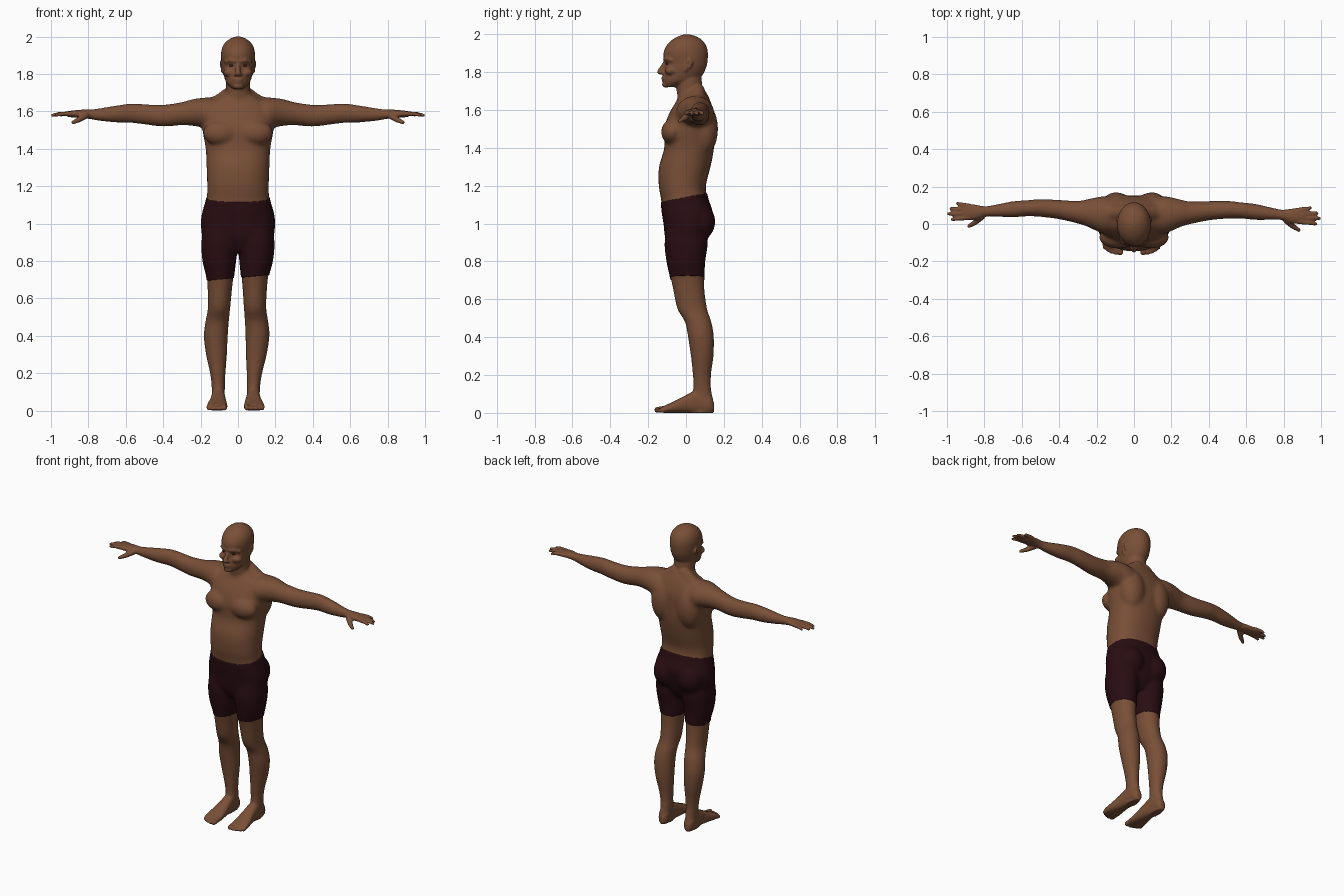
import bpy, bmesh, math
from mathutils import Vector, Matrix


def material(name, rgb):
    m = bpy.data.materials.new(name)
    m.diffuse_color = (*rgb, 1)
    return m


skin = material("brown skin", (0.19, 0.078, 0.038))
cloth = material("dark maroon cloth", (0.022, 0.004, 0.006))
dark = material("dark eye", (0.04, 0.02, 0.013))

bm = bmesh.new()


def spline(a, b, c, d, t):
    return [0.5 * (2 * q + (r - p) * t + (2 * p - 5 * q + 4 * r - s) * t * t
                   + (3 * q - p - 3 * r + s) * t ** 3) for p, q, r, s in zip(a, b, c, d)]


def loft(rows, axis, side=1, power=2.0, n=32, steps=4):
    """Rows are (position, a0, a1, b0, b1): the bounds of rounded sections along an axis."""
    fine = []
    for i in range(len(rows) - 1):
        ctrl = [rows[max(i - 1, 0)], rows[i], rows[i + 1], rows[min(i + 2, len(rows) - 1)]]
        fine += [spline(*ctrl, k / steps) for k in range(steps)]
    fine.append(rows[-1])
    rings = []
    for t, a0, a1, b0, b1 in fine:
        ring = []
        for k in range(n):
            c, s = math.cos(k * math.tau / n), math.sin(k * math.tau / n)
            a = (a0 + a1) / 2 + (a1 - a0) / 2 * math.copysign(abs(c) ** (2 / power), c)
            b = (b0 + b1) / 2 + (b1 - b0) / 2 * math.copysign(abs(s) ** (2 / power), s)
            x, y, z = {'x': (t, a, b), 'y': (a, t, b), 'z': (a, b, t)}[axis]
            ring.append(bm.verts.new((x * side, y, z)))
        rings.append(ring)
    for r, q in zip(rings, rings[1:]):
        for k in range(n):
            bm.faces.new((r[k], r[(k + 1) % n], q[(k + 1) % n], q[k]))
    bm.faces.new(rings[0])
    bm.faces.new(rings[-1])


def ball(c, r, target=None):
    r = (r, r, r) if isinstance(r, float) else r
    bmesh.ops.create_uvsphere(target or bm, u_segments=20, v_segments=12, radius=1,
                              matrix=Matrix.Translation(c) @ Matrix.Diagonal((*r, 1)))


def limb(points, radii):
    """Rounded tube through points."""
    for p, r in zip(points, radii):
        ball(p, float(r))
    for p, q, r0, r1 in zip(points, points[1:], radii, radii[1:]):
        p, q = Vector(p), Vector(q)
        rot = (q - p).to_track_quat('Z', 'Y').to_matrix().to_4x4()
        bmesh.ops.create_cone(bm, cap_ends=True, segments=16, radius1=r0, radius2=r1,
                              depth=(q - p).length, matrix=Matrix.Translation((p + q) / 2) @ rot)


# torso
loft([(.85, -.10, .10, -.07, .07), (.92, -.18, .18, -.105, .11), (1.0, -.195, .195, -.115, .13),
      (1.06, -.188, .188, -.125, .138), (1.13, -.168, .168, -.132, .115),
      (1.2, -.165, .165, -.144, .105), (1.3, -.168, .168, -.143, .13),
      (1.4, -.173, .173, -.115, .148), (1.5, -.19, .19, -.115, .152),
      (1.58, -.19, .19, -.09, .15), (1.64, -.16, .16, -.055, .132),
      (1.68, -.10, .10, -.035, .115), (1.72, -.05, .05, -.02, .09)], 'z', power=2.3)
# neck
loft([(1.58, -.09, .09, -.05, .13), (1.66, -.082, .082, -.045, .108), (1.7, -.067, .067, -.05, .09),
      (1.76, -.064, .064, -.055, .083), (1.82, -.06, .06, -.05, .08)], 'z')
# head
loft([(1.722, -.03, .03, -.112, -.05), (1.75, -.06, .06, -.122, .03), (1.78, -.073, .073, -.122, .083),
      (1.82, -.083, .083, -.115, .105), (1.85, -.087, .087, -.113, .113), (1.9, -.091, .091, -.119, .116),
      (1.94, -.085, .085, -.104, .107), (1.97, -.067, .067, -.075, .085),
      (1.99, -.04, .04, -.04, .052), (2.0, -.012, .012, -.01, .016)], 'z')
# nose, lips, chin
limb([(0, -.113, 1.848), (0, -.138, 1.803)], [.010, .015])
ball((0, -.118, 1.771), (.026, .014, .007))
ball((0, -.116, 1.758), (.023, .014, .008))
ball((0, -.106, 1.735), (.028, .021, .017))

for s in (1, -1):
    # face sides: nostril, brow, cheek, ear
    ball((s * .013, -.125, 1.798), (.010, .014, .010))
    limb([(s * .012, -.110, 1.868), (s * .04, -.103, 1.873), (s * .065, -.078, 1.863)], [.012, .012, .01])
    ball((s * .045, -.078, 1.808), (.034, .035, .024))
    limb([(s * .083, .0, 1.81), (s * .086, .004, 1.85), (s * .09, .018, 1.868),
          (s * .092, .03, 1.855), (s * .088, .02, 1.825)], [.008, .006, .006, .007, .006])
    # chest, shoulder blade, trapezius, buttock
    ball((s * .09, -.072, 1.485), (.098, .06, .068))
    ball((s * .095, .095, 1.5), (.085, .075, .14))
    limb([(s * .03, .06, 1.70), (s * .11, .06, 1.64), (s * .19, .06, 1.615)], [.04, .045, .05])
    ball((s * .088, .062, 1.01), (.088, .09, .10))
    # arm and palm
    loft([(.08, -.04, .14, 1.47, 1.66), (.15, -.055, .15, 1.49, 1.674), (.2, -.038, .143, 1.515, 1.672),
          (.25, -.015, .132, 1.523, 1.664), (.3, .0, .122, 1.526, 1.65), (.4, .022, .126, 1.518, 1.636),
          (.5, .033, .129, 1.53, 1.639), (.57, .035, .122, 1.538, 1.643), (.65, .028, .115, 1.54, 1.632),
          (.75, .03, .094, 1.55, 1.616), (.8, .029, .086, 1.56, 1.611), (.84, .014, .092, 1.566, 1.609),
          (.89, .01, .099, 1.568, 1.604), (.915, .018, .097, 1.573, 1.6)], 'x', s)
    # fingers and thumb
    for y0, y1, tip in ((.022, .012, .972), (.044, .042, .992), (.066, .070, .979), (.087, .099, .945)):
        limb([(s * .885, y0, 1.588), (s * (tip + .91) / 2, (y0 + y1) / 2, 1.587), (s * tip, y1, 1.580)],
             [.013, .0115, .009])
    limb([(s * .815, .03, 1.578), (s * .85, -.002, 1.556), (s * .882, -.022, 1.541)], [.019, .015, .0105])
    # leg
    loft([(1.02, .03, .175, -.09, .10), (.9, .006, .192, -.11, .112), (.8, .012, .185, -.1, .098),
          (.72, .021, .165, -.083, .096), (.65, .028, .159, -.068, .098), (.55, .036, .156, -.047, .112),
          (.48, .042, .168, -.006, .135), (.4, .047, .176, .01, .148), (.3, .05, .163, .025, .146),
          (.2, .056, .14, .035, .133), (.12, .059, .129, .038, .133), (.06, .06, .128, .02, .145),
          (.0, .066, .122, .01, .145)], 'z', s)
    # foot and toes
    loft([(.149, .078, .11, .004, .05), (.125, .063, .127, 0, .09), (.06, .058, .13, 0, .12),
          (0, .052, .136, 0, .094), (-.06, .046, .149, 0, .063), (-.11, .043, .156, 0, .04),
          (-.13, .048, .15, .002, .03)], 'y', s, power=2.5)
    for x, tip, r in ((.061, -.152, .016), (.087, -.154, .012), (.108, -.148, .0115),
                      (.127, -.139, .011), (.144, -.127, .0105)):
        limb([(s * x, -.10, r + .008), (s * x, tip, r)], [r, r])

# slight natural turn of the arms and sway of the legs
for v in bm.verts:
    if abs(v.co.x) > .2:
        v.co.y -= .0125 * (v.co.x - math.copysign(.2, v.co.x)) / .8
    if v.co.z < .9:
        v.co.x -= .013 * (1 - v.co.z / .9)
bmesh.ops.recalc_face_normals(bm, faces=bm.faces)


def make(name, b, mat):
    mesh = bpy.data.meshes.new(name)
    for f in b.faces:
        f.smooth = True
    b.to_mesh(mesh)
    mesh.materials.append(mat)
    ob = bpy.data.objects.new(name, mesh)
    bpy.context.collection.objects.link(ob)
    return ob


# fuse all pieces into one skin
raw = make("raw_body", bm, skin)
mod = raw.modifiers.new("fuse", 'REMESH')
mod.mode = 'VOXEL'
mod.voxel_size = .006
body = bmesh.new()
body.from_object(raw, bpy.context.evaluated_depsgraph_get())
bpy.data.objects.remove(raw)

# soften the muscles strongly, the face, hands and feet lightly
soft = [v for v in body.verts if .13 < v.co.z < 1.71 and abs(v.co.x) < .8]
for i in range(18):
    bmesh.ops.smooth_vert(body, verts=soft, factor=.5, use_axis_x=True, use_axis_y=True, use_axis_z=True)
for i in range(2):
    bmesh.ops.smooth_vert(body, verts=body.verts, factor=.5, use_axis_x=True, use_axis_y=True, use_axis_z=True)
for v in body.verts:
    v.co.z = max(v.co.z, 0)

# cut the waistband and the hems
for co, no in (((0, 0, 1.14), (0, -.19, 1)), ((0, 0, .71), (-.09, 0, 1))):
    bmesh.ops.bisect_plane(body, geom=body.verts[:] + body.edges[:] + body.faces[:],
                           plane_co=co, plane_no=Vector(no).normalized())


def in_shorts(c):
    return c.z < 1.14 + .19 * c.y and c.z > .71 + .09 * c.x


for f in body.faces:
    f.material_index = 0
    f.tag = in_shorts(f.calc_center_median())
body.normal_update()
# cloth stands slightly proud of the skin
inner = [(v, v.normal.copy()) for v in body.verts if all(f.tag for f in v.link_faces)]
for v, n in inner:
    v.co += n * .004
shorts = body.copy()
for b, keep in ((body, False), (shorts, True)):
    gone = [f for f in b.faces if in_shorts(f.calc_center_median()) != keep]
    bmesh.ops.delete(b, geom=gone, context='FACES')
make("body", body, skin)
make("shorts", shorts, cloth)

# eyes
eyes = bmesh.new()
for s in (1, -1):
    ball((s * .034, -.099, 1.846), (.014, .009, .007), eyes)
make("eyes", eyes, dark)
